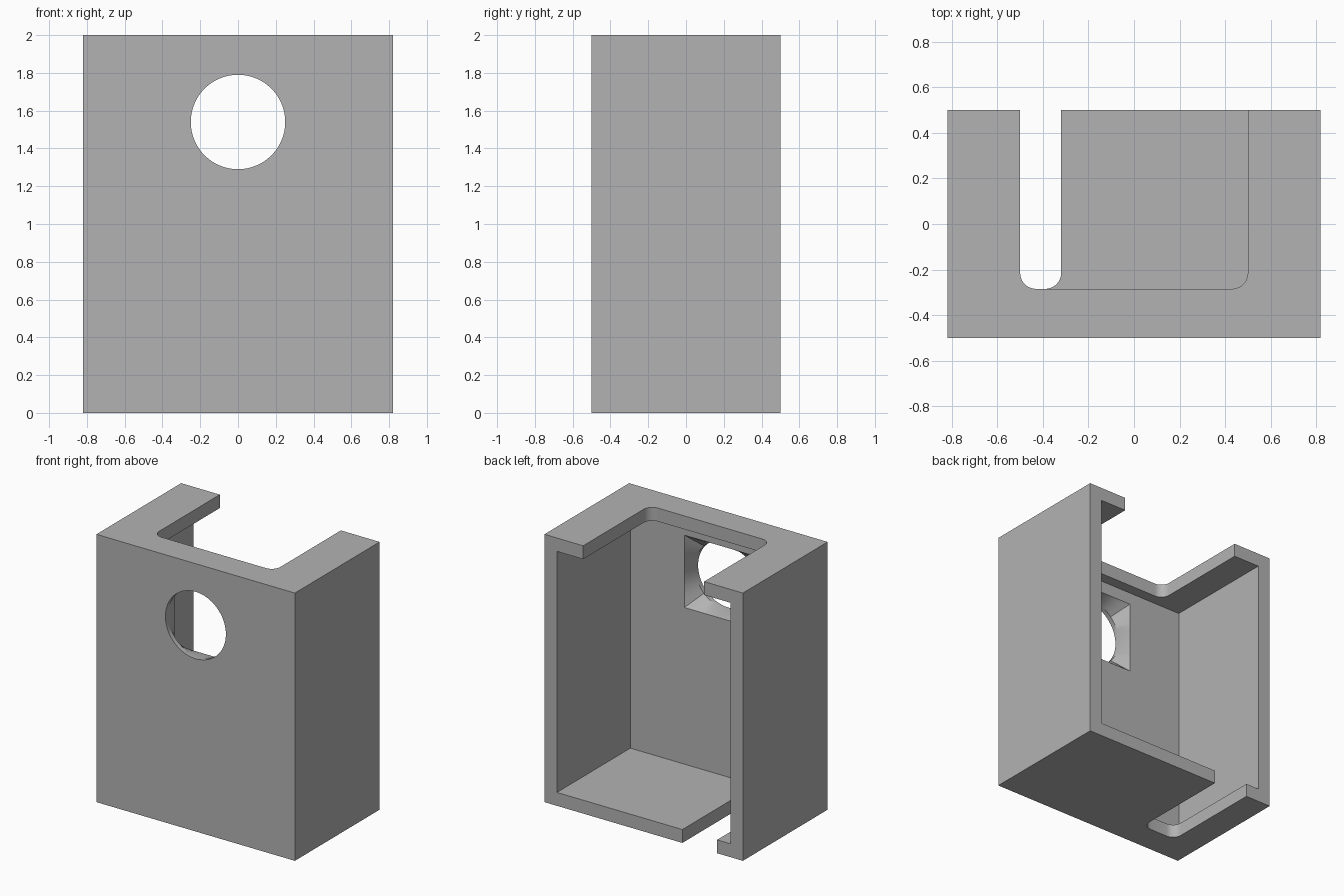
import bpy, bmesh
from math import sin, cos, pi, radians

if "Cube" in bpy.data.objects:
    bpy.data.objects.remove(bpy.data.objects["Cube"], do_unlink=True)

W, D, H = 0.82, 0.5, 2.0          # half width, half depth, height
SIDE, FRONT, PLATE = 0.104, 0.134, 0.1   # wall thicknesses
INNER_Y = -D + FRONT

grey = bpy.data.materials.new("grey")
grey.use_nodes = True
grey.diffuse_color = (0.45, 0.45, 0.45, 1)
grey.node_tree.nodes["Principled BSDF"].inputs["Base Color"].default_value = grey.diffuse_color


def loft(name, rings):
    """Closed solid through matching rings of points."""
    bm = bmesh.new()
    loops = [[bm.verts.new(p) for p in ring] for ring in rings]
    n = len(loops[0])
    for a, b in zip(loops, loops[1:]):
        for i in range(n):
            j = (i + 1) % n
            bm.faces.new((a[i], a[j], b[j], b[i]))
    bm.faces.new(loops[0])
    bm.faces.new(loops[-1])
    bmesh.ops.recalc_face_normals(bm, faces=bm.faces)
    mesh = bpy.data.meshes.new(name)
    bm.to_mesh(mesh)
    bm.free()
    mesh.materials.append(grey)
    obj = bpy.data.objects.new(name, mesh)
    bpy.context.collection.objects.link(obj)
    return obj


def prism(name, outline, z0, z1):
    return loft(name, [[(x, y, z) for x, y in outline] for z in (z0, z1)])


def rect(x0, x1, y0, y1):
    return [(x0, y0), (x1, y0), (x1, y1), (x0, y1)]


def slot(x0, x1, y0, y1, r=0.07, steps=10):
    """Slot open towards the back, with two rounded front corners."""
    pts = [(x1, y1), (x0, y1)]
    for cx, start in ((x0 + r, pi), (x1 - r, 1.5 * pi)):
        for i in range(steps + 1):
            a = start + i / steps * pi / 2
            pts.append((cx + r * cos(a), y0 + r + r * sin(a)))
    return pts


def hole_ring(y, size, square, z=1.54, n=64):
    ring = []
    for i in range(n):
        c, s = cos(2 * pi * i / n), sin(2 * pi * i / n)
        k = size / max(abs(c), abs(s)) if square else size
        ring.append((k * c, y, z + k * s))
    return ring


# Outer block
housing = prism("housing", rect(-W, W, -D, D), 0, H)

# Cavity, slots in both plates, and the round hole widening to a square
cutters = [
    prism("cavity_cutter", rect(SIDE - W, W - SIDE, INNER_Y, 0.8), PLATE, H - PLATE),
    prism("top_slot_cutter", slot(-0.5, 0.5, -0.285, 0.7), 1.7, 2.2),
    prism("floor_slot_cutter", slot(-0.607, -0.32, -0.285, 0.7), -0.2, 0.3),
    loft("window_cutter", [hole_ring(-0.6, 0.25, False),
                           hole_ring(-D + 0.035, 0.25, False),
                           hole_ring(INNER_Y, 0.27, True),
                           hole_ring(-0.33, 0.27, True)]),
]
bpy.context.view_layer.objects.active = housing
housing.select_set(True)
for cutter in cutters:
    cutter.hide_render = True
    mod = housing.modifiers.new("cut", 'BOOLEAN')
    mod.operation = 'DIFFERENCE'
    mod.solver = 'EXACT'
    mod.object = cutter
    bpy.ops.object.modifier_apply(modifier=mod.name)
    bpy.data.objects.remove(cutter, do_unlink=True)

# Smooth the rounded faces, keep the box edges sharp
bpy.ops.object.shade_smooth_by_angle(angle=radians(25))
